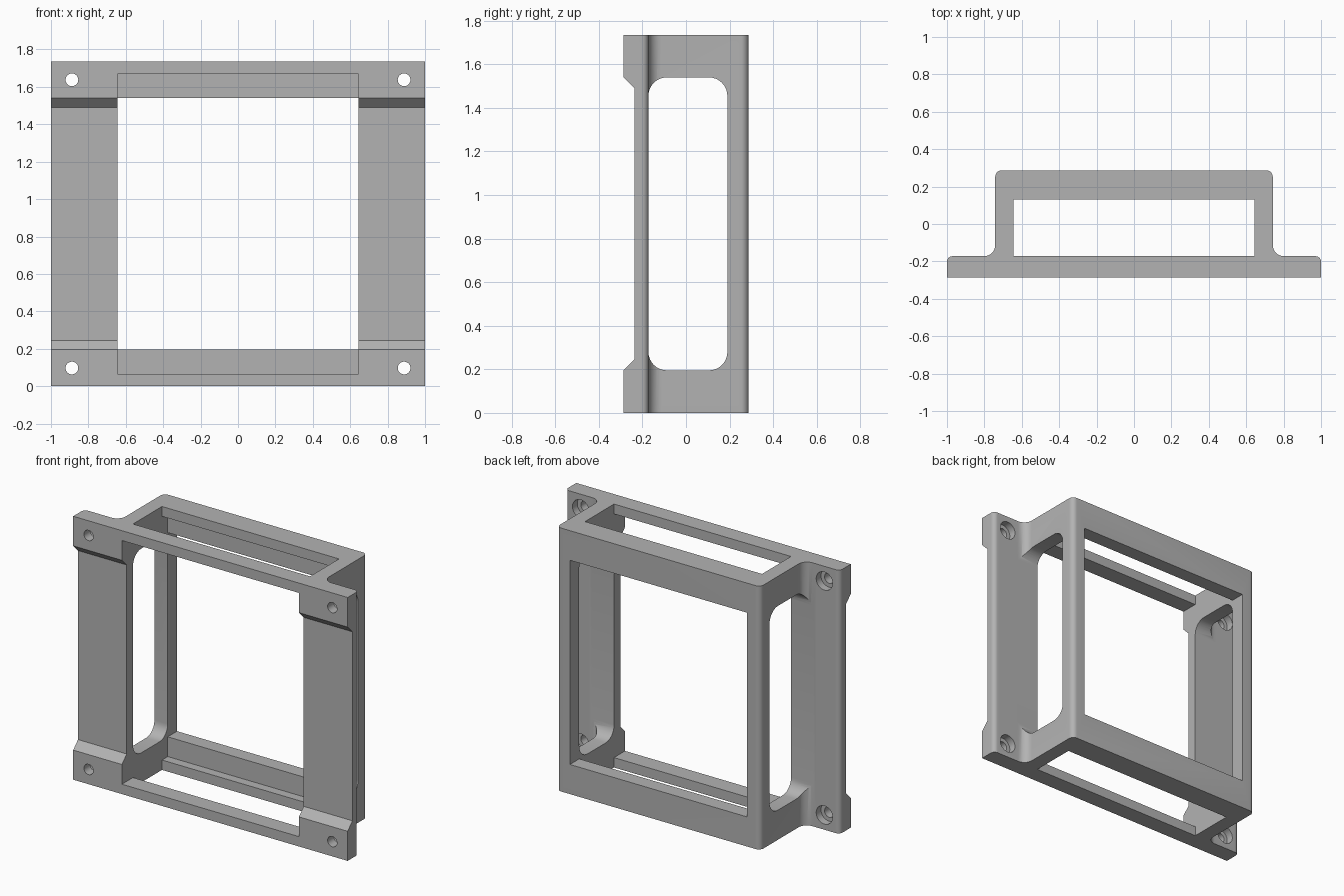
import bpy, bmesh, math
from mathutils import Vector, Matrix

if "Cube" in bpy.data.objects:
    bpy.data.objects.remove(bpy.data.objects["Cube"])

H = 1.735            # overall height
YF, YB = -0.287, 0.287
FLANGE = -0.172      # back face of the mounting flange
XI, XO = 0.645, 0.742


def rounded(points, seg=8):
    """Outline from (x, y, radius) corners, each rounded by an arc."""
    out = []
    for i, (x, y, r) in enumerate(points):
        p = Vector((x, y))
        if r == 0:
            out.append(p)
            continue
        a = (Vector(points[i - 1][:2]) - p).normalized()
        b = (Vector(points[(i + 1) % len(points)][:2]) - p).normalized()
        c = p + (a + b) * r          # square corners only
        for k in range(seg + 1):
            t = k / seg * math.pi / 2
            out.append(c - b * r * math.cos(t) - a * r * math.sin(t))
    return out


def prism(name, outline, lo, hi, to3d):
    """Extrude a 2D outline between lo and hi; to3d maps (u, v, w) to space."""
    bm = bmesh.new()
    face = bm.faces.new([bm.verts.new(to3d(p[0], p[1], lo)) for p in outline])
    shift = Vector(to3d(0, 0, hi)) - Vector(to3d(0, 0, lo))
    ext = bmesh.ops.extrude_face_region(bm, geom=[face])
    bmesh.ops.translate(bm, vec=shift,
                        verts=[v for v in ext["geom"] if isinstance(v, bmesh.types.BMVert)])
    bmesh.ops.recalc_face_normals(bm, faces=bm.faces)
    return finish(name, bm)


def finish(name, bm):
    me = bpy.data.meshes.new(name)
    bm.to_mesh(me)
    bm.free()
    ob = bpy.data.objects.new(name, me)
    bpy.context.collection.objects.link(ob)
    return ob


def box(name, x, y, z):
    outline = [(x[0], y[0]), (x[1], y[0]), (x[1], y[1]), (x[0], y[1])]
    return prism(name, outline, z[0], z[1], lambda u, v, w: (u, v, w))


def cylinder(name, x, z, r, y0, y1):
    bm = bmesh.new()
    m = Matrix.Translation((x, (y0 + y1) / 2, z)) @ Matrix.Rotation(math.pi / 2, 4, 'X')
    bmesh.ops.create_cone(bm, cap_ends=True, segments=32, radius1=r, radius2=r,
                          depth=y1 - y0, matrix=m)
    return finish(name, bm)


# Flanged hat-shaped body
right = [(1, YF, 0), (1, FLANGE, 0.03), (XO, FLANGE, 0.06), (XO, YB, 0.035)]
left = [(-x, y, r) for x, y, r in reversed(right)]
frame = prism("mounting_frame", rounded(right + left), 0, H, lambda u, v, w: (u, v, w))

cutters = [
    # Inner cavity, open to the front
    box("cavity_cutter", (-XI, XI), (-0.5, 0.19), (0.065, H - 0.065)),
    # Slot through the top and bottom rims
    box("slot_cutter", (-XI, XI), (FLANGE, 0.13), (-0.2, H + 0.2)),
    # Window in the back wall
    box("window_cutter", (-XI, XI), (0.0, 0.5), (0.195, H - 0.195)),
    # Rounded openings in both side walls
    prism("side_cutter", rounded([(-0.1725, 0.195, 0.085), (0.19, 0.195, 0.085),
                                  (0.19, H - 0.195, 0.085), (-0.1725, H - 0.195, 0.085)]),
          -0.81, 0.81, lambda u, v, w: (w, u, v)),
    # Shallow chamfered recess across the front
    prism("recess_cutter", [(YF - 0.05, 0.145), (YF + 0.05, 0.245),
                            (YF + 0.05, H - 0.245), (YF - 0.05, H - 0.145)],
          -1.2, 1.2, lambda u, v, w: (w, u, v)),
]
# Screw holes, counterbored from behind
for x in (-0.888, 0.888):
    for z in (0.097, H - 0.097):
        cutters.append(cylinder("screw_hole_cutter", x, z, 0.034, -0.5, 0))
        cutters.append(cylinder("counterbore_cutter", x, z, 0.06, FLANGE - 0.05, 0))

for c in cutters:
    c.hide_render = True
    mod = frame.modifiers.new(c.name, 'BOOLEAN')
    mod.operation = 'DIFFERENCE'
    mod.solver = 'EXACT'
    mod.object = c

# Apply the cuts and discard the cutters
deps = bpy.context.evaluated_depsgraph_get()
mesh = bpy.data.meshes.new_from_object(frame.evaluated_get(deps))
frame.modifiers.clear()
frame.data = mesh
for c in cutters:
    bpy.data.objects.remove(c)

grey = bpy.data.materials.new("grey")
grey.diffuse_color = (0.45, 0.45, 0.45, 1)
grey.use_nodes = True
grey.node_tree.nodes["Principled BSDF"].inputs["Base Color"].default_value = grey.diffuse_color
mesh.materials.clear()
mesh.materials.append(grey)

bpy.context.view_layer.objects.active = frame
frame.select_set(True)
bpy.ops.object.shade_smooth_by_angle(angle=math.radians(30))
